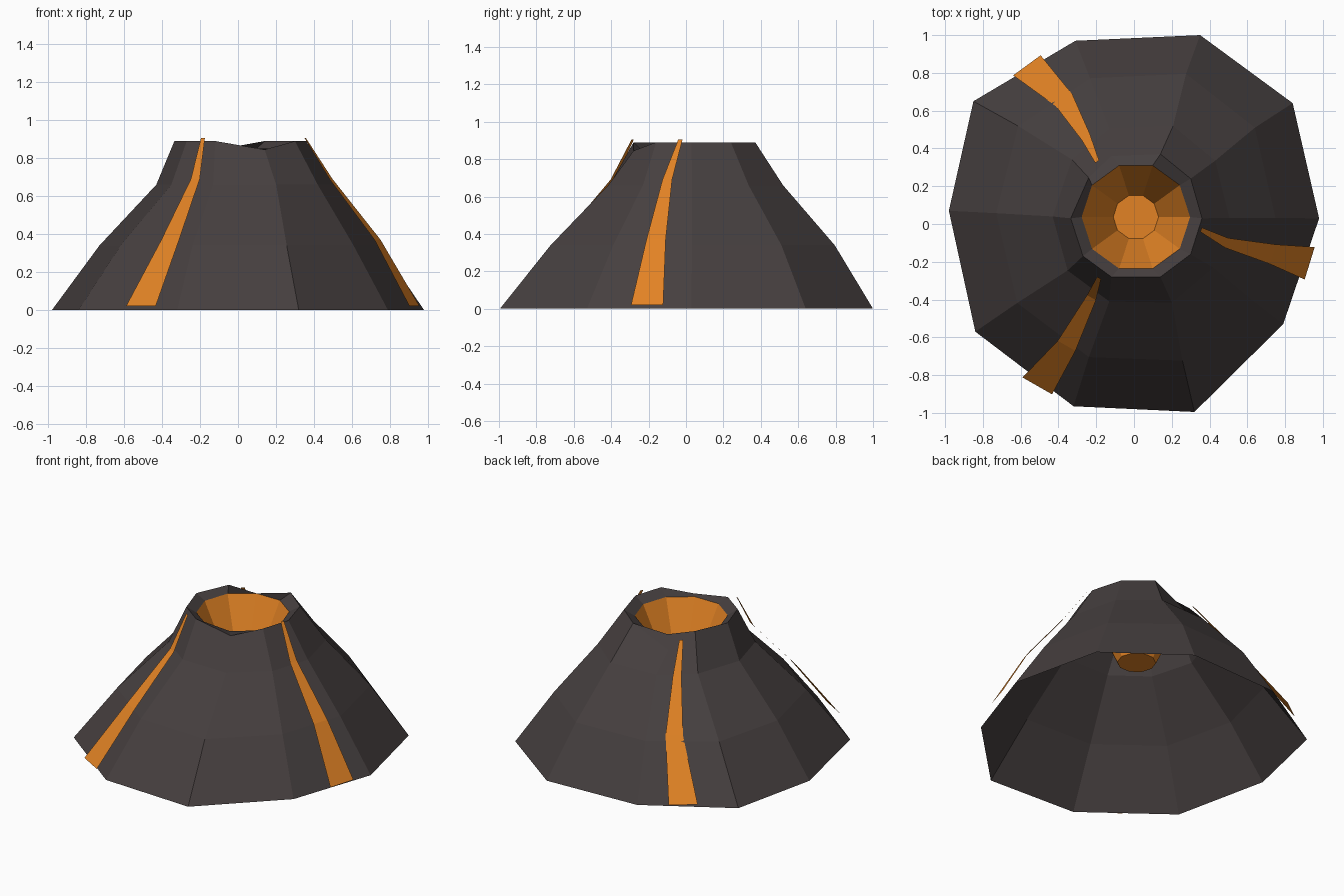
import bpy
import math
from mathutils import Vector

if "Cube" in bpy.data.objects:
    bpy.data.objects.remove(bpy.data.objects["Cube"])


def material(name, rgb):
    m = bpy.data.materials.new(name)
    m.diffuse_color = (*rgb, 1)
    m.use_nodes = True
    m.node_tree.nodes["Principled BSDF"].inputs["Base Color"].default_value = m.diffuse_color
    return m


ROCK = material("dark rock", (0.061, 0.050, 0.050))
LAVA = material("orange lava", (0.76, 0.226, 0.018))


def mesh_object(name, verts, faces, mat):
    me = bpy.data.meshes.new(name)
    me.from_pydata([tuple(v) for v in verts], [], faces)
    me.materials.append(mat)
    ob = bpy.data.objects.new(name, me)
    bpy.context.collection.objects.link(ob)
    return ob


def loft(name, rings, mat, cap=False):
    n = len(rings[0])
    verts = [v for r in rings for v in r]
    faces = [(k * n + i, k * n + (i + 1) % n, (k + 1) * n + (i + 1) % n, (k + 1) * n + i)
             for k in range(len(rings) - 1) for i in range(n)]
    if cap:
        faces.append(tuple(range((len(rings) - 1) * n, len(rings) * n)))
    return mesh_object(name, verts, faces, mat)


# uneven ten-sided foot and crater rim, counter-clockwise from +x
foot = [(0.98, 0.03), (0.84, 0.64), (0.35, 1.0), (-0.31, 0.97), (-0.85, 0.65),
        (-0.98, 0.07), (-0.84, -0.57), (-0.32, -0.965), (0.32, -0.995), (0.79, -0.53)]
rim = [(0.36, 0.03, 0.89), (0.30, 0.24, 0.89), (0.14, 0.37, 0.89), (-0.12, 0.36, 0.77),
       (-0.24, 0.245, 0.89), (-0.335, 0.03, 0.89), (-0.27, -0.17, 0.89), (-0.12, -0.28, 0.89),
       (0.14, -0.28, 0.845), (0.30, -0.16, 0.89)]
foot = [Vector((x, y, 0)) for x, y in foot]
rim = [Vector(p) for p in rim]


def slope_ring(t, z, dx, back):
    """Ring between foot and rim, nudged sideways and out at the back."""
    ring = [a.lerp(b, t) for a, b in zip(foot, rim)]
    return [Vector((p.x + dx, p.y * (1 + back) if p.y > 0 else p.y, z)) for p in ring]


def crater_ring(r, z):
    angles = [math.radians(36 * i) for i in range(10)]
    return [Vector((0.01 + r * math.cos(a), 0.037 + r * math.sin(a), z)) for a in angles]


# open-bottomed rock cone with an inner lip
lip = crater_ring(0.287, 0.85)
loft("mountain", [foot, slope_ring(0.38, 0.34, 0.005, 0.045),
                  slope_ring(0.81, 0.66, 0.027, 0.06), rim, lip], ROCK)

# lava bowl in the crater
loft("crater_lava", [lip, crater_ring(0.12, 0.50)], LAVA, cap=True)

# lava streams: centre line from foot to rim, floating just above the slope
widths = (0.09, 0.054, 0.027, 0.012)
streams = {
    "front_lava_stream": [(-0.512, -0.857, 0.02), (-0.357, -0.645, 0.37),
                          (-0.225, -0.39, 0.69), (-0.185, -0.285, 0.905)],
    "right_lava_stream": [(0.93, -0.208, 0.02), (0.735, -0.16, 0.37),
                          (0.49, -0.10, 0.69), (0.355, -0.03, 0.905)],
    "back_lava_stream": [(-0.567, 0.84, 0.02), (-0.37, 0.655, 0.37),
                         (-0.255, 0.46, 0.665), (-0.195, 0.33, 0.85)],
}
for name, path in streams.items():
    path = [Vector(p) for p in path]
    out = path[0] - path[-1]
    side = Vector((-out.y, out.x, 0)).normalized()
    verts = [p + side * w * s for p, w in zip(path, widths) for s in (-1, 1)]
    faces = [(2 * i, 2 * i + 1, 2 * i + 3, 2 * i + 2) for i in range(3)]
    mesh_object(name, verts, faces, LAVA)
